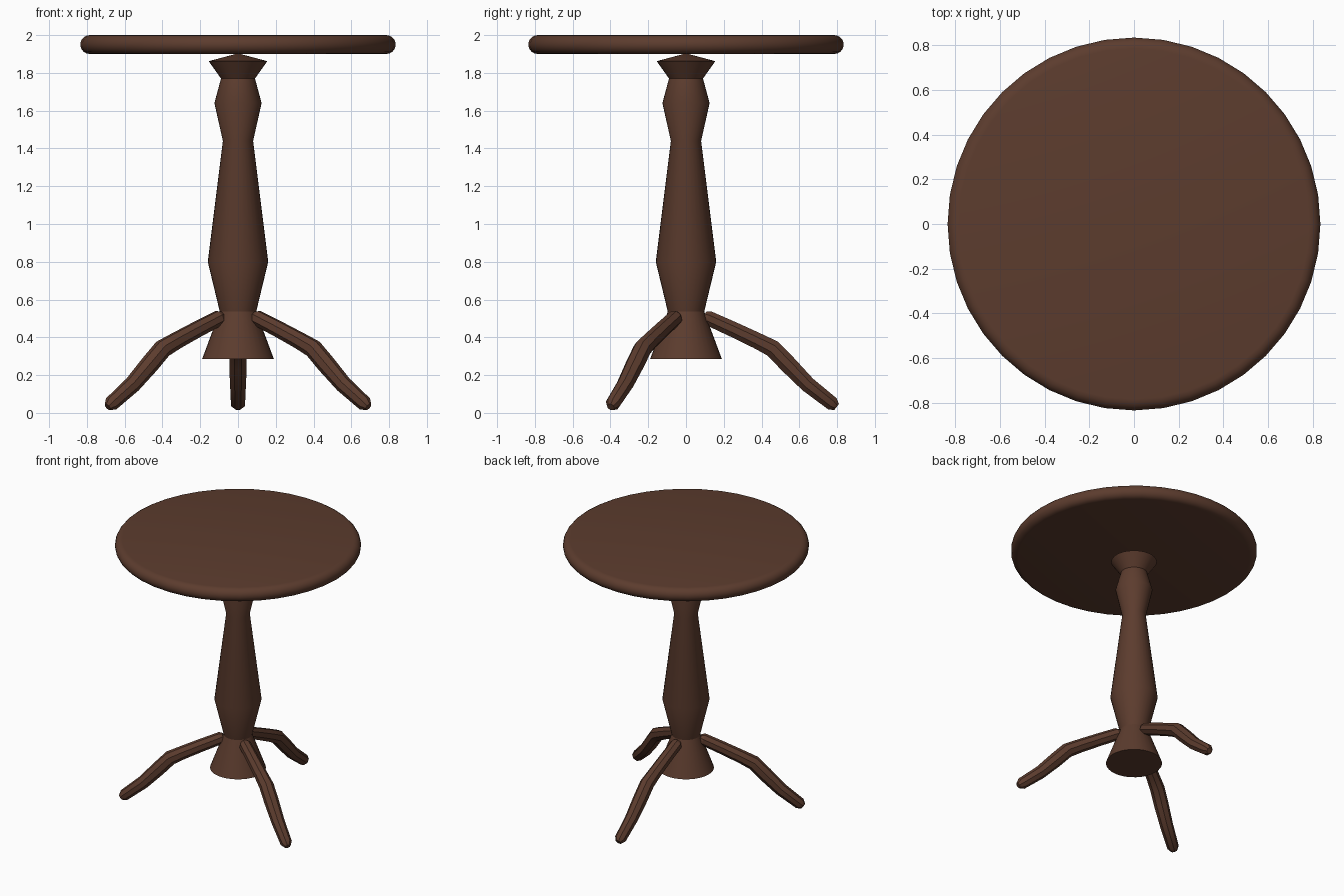
import bpy, bmesh, math
from mathutils import Vector

if "Cube" in bpy.data.objects:
    bpy.data.objects.remove(bpy.data.objects["Cube"])

wood = bpy.data.materials.new("dark brown wood")
wood.diffuse_color = (0.107, 0.045, 0.027, 1)
wood.use_nodes = True
wood.node_tree.nodes["Principled BSDF"].inputs["Base Color"].default_value = wood.diffuse_color


def finish(name, bm, angle=30):
    bmesh.ops.recalc_face_normals(bm, faces=bm.faces)
    mesh = bpy.data.meshes.new(name)
    bm.to_mesh(mesh)
    bm.free()
    mesh.materials.append(wood)
    ob = bpy.data.objects.new(name, mesh)
    bpy.context.collection.objects.link(ob)
    bpy.ops.object.select_all(action='DESELECT')
    ob.select_set(True)
    bpy.context.view_layer.objects.active = ob
    bpy.ops.object.shade_smooth_by_angle(angle=math.radians(angle))
    return ob


def skin(bm, rings, cap_start=True, cap_end=True):
    """Join equal rings of points into a tube."""
    loops = [[bm.verts.new(p) for p in r] for r in rings]
    n = len(loops[0])
    for a, b in zip(loops, loops[1:]):
        for i in range(n):
            j = (i + 1) % n
            bm.faces.new((a[i], a[j], b[j], b[i]))
    if cap_start:
        bm.faces.new(loops[0])
    if cap_end:
        bm.faces.new(loops[-1])


def turned(name, profile, sides, angle=30):
    """Lathe a (radius, height) profile around z."""
    bm = bmesh.new()
    skin(bm, [[(r * math.cos(2 * math.pi * i / sides),
                r * math.sin(2 * math.pi * i / sides), z)
               for i in range(sides)] for r, z in profile])
    finish(name, bm, angle)


# Round top with a half-round rim
rim = [(0.785 + 0.05 * math.cos(math.radians(a)),
        1.95 + 0.05 * math.sin(math.radians(a))) for a in range(-90, 91, 20)]
turned("table_top", rim, 40, 35)

# Turned column with a flared collar and a conical foot
turned("column", [(0.095, 0.53), (0.16, 0.8), (0.08, 1.44), (0.125, 1.64),
                  (0.09, 1.77), (0.155, 1.862), (0.005, 1.902)], 32)
turned("column_base", [(0.19, 0.285), (0.095, 0.54)], 32)

# Three curved legs: (distance from centre, height, half thickness)
path = [(0.095, 0.515, 0.026), (0.115, 0.503, 0.042), (0.25, 0.442, 0.044),
        (0.375, 0.383, 0.046), (0.46, 0.34, 0.05), (0.54, 0.257, 0.05),
        (0.645, 0.15, 0.045), (0.775, 0.048, 0.04), (0.797, 0.031, 0.022)]


def leg(name, heading):
    out = Vector((math.cos(heading), math.sin(heading), 0))
    side = Vector((-out.y, out.x, 0))
    up = Vector((0, 0, 1))
    rings = []
    for k, (d, z, r) in enumerate(path):
        a, b = path[max(k - 1, 0)], path[min(k + 1, len(path) - 1)]
        t = (out * (b[0] - a[0]) + up * (b[1] - a[1])).normalized()
        nrm = t.cross(side)
        c = out * d + up * z
        rings.append([c + side * r * math.cos(q) + nrm * r * math.sin(q)
                      for q in (math.pi * (i + 0.5) / 4 for i in range(8))])
    bm = bmesh.new()
    skin(bm, rings)
    finish(name, bm)


for name, deg in (("back_leg", 90), ("left_leg", 210), ("right_leg", 330)):
    leg(name, math.radians(deg))
